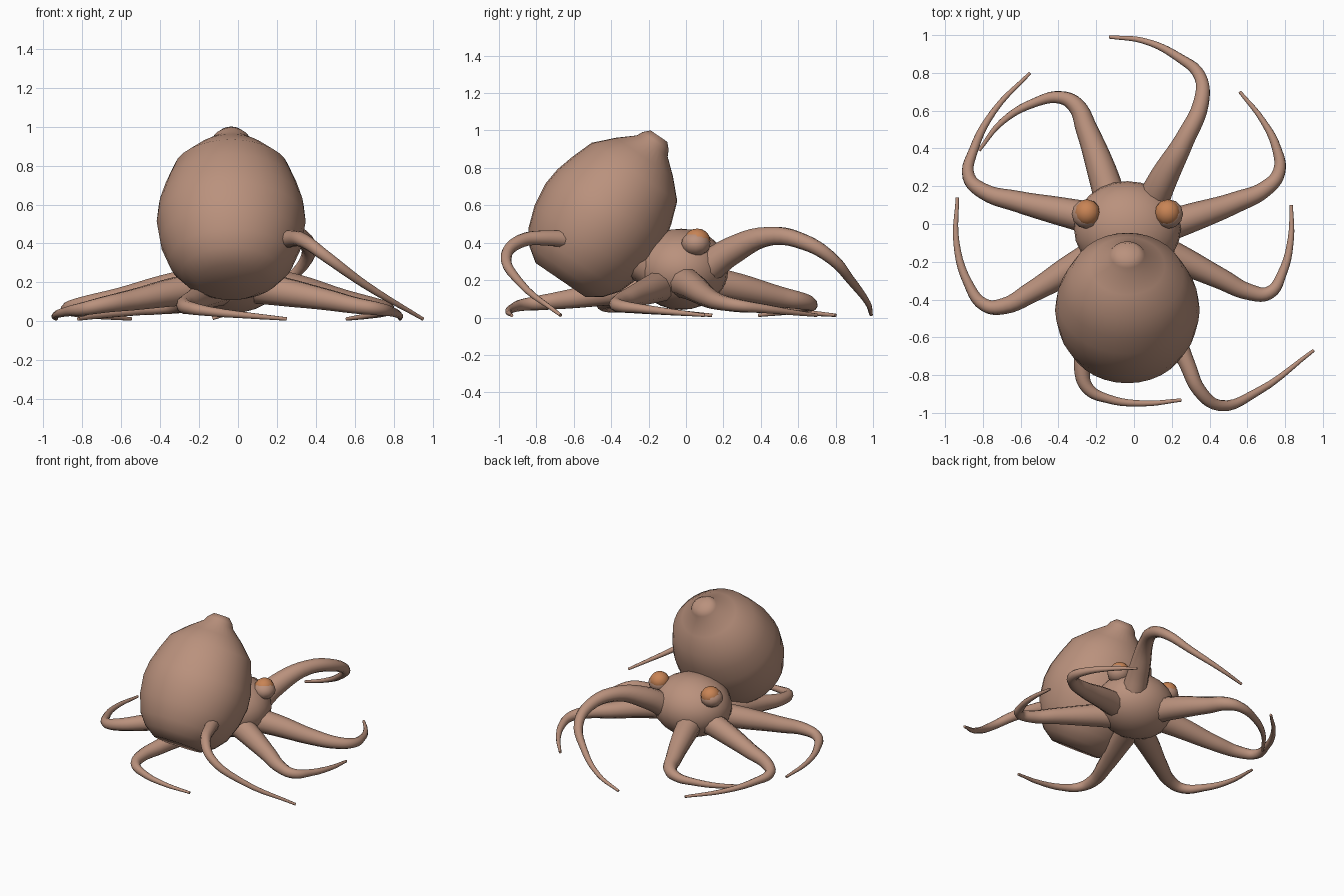
import bpy, bmesh, math


def material(name, rgb):
    m = bpy.data.materials.new(name)
    m.diffuse_color = (*rgb, 1)
    return m


SKIN = material("dusty brown skin", (0.49, 0.285, 0.205))
ORANGE = material("orange eye", (0.58, 0.23, 0.09))
CX = -0.035  # centre line of the body


def finish(obj, mat, angle=50):
    obj.data.materials.append(mat)
    bpy.ops.object.select_all(action='DESELECT')
    obj.select_set(True)
    bpy.context.view_layer.objects.active = obj
    bpy.ops.object.shade_smooth_by_angle(angle=math.radians(angle))


def ball(name, loc, scale, mat, seg=24, rings=14):
    bpy.ops.mesh.primitive_uv_sphere_add(segments=seg, ring_count=rings, radius=1, location=loc)
    obj = bpy.context.object
    obj.name = name
    obj.scale = scale
    finish(obj, mat)


def lathe(name, profile, sides, loc, rot, scale, mat):
    bm = bmesh.new()
    rings = []
    for r, z in profile:
        rings.append([bm.verts.new((r * math.cos(2 * math.pi * i / sides),
                                    r * math.sin(2 * math.pi * i / sides), z))
                      for i in range(sides)])
    for a, b in zip(rings, rings[1:]):
        for i in range(sides):
            j = (i + 1) % sides
            bm.faces.new((a[i], a[j], b[j], b[i]))
    bm.faces.new(rings[0][::-1])
    bm.faces.new(rings[-1])
    mesh = bpy.data.meshes.new(name)
    bm.to_mesh(mesh)
    bm.free()
    obj = bpy.data.objects.new(name, mesh)
    bpy.context.collection.objects.link(obj)
    obj.location, obj.rotation_euler, obj.scale = loc, rot, scale
    finish(obj, mat)


def arm(name, points):
    # tapered tube; each point is x, y, z, radius
    curve = bpy.data.curves.new(name, 'CURVE')
    curve.dimensions = '3D'
    curve.bevel_depth = 1
    curve.bevel_resolution = 3
    curve.resolution_u = 5
    curve.use_fill_caps = True
    sp = curve.splines.new('BEZIER')
    sp.bezier_points.add(len(points) - 1)
    for bp, (x, y, z, r) in zip(sp.bezier_points, points):
        bp.co = (x, y, z)
        bp.radius = r
        bp.handle_left_type = bp.handle_right_type = 'AUTO'
    obj = bpy.data.objects.new(name, curve)
    bpy.context.collection.objects.link(obj)
    bpy.ops.object.select_all(action='DESELECT')
    obj.select_set(True)
    bpy.context.view_layer.objects.active = obj
    bpy.ops.object.convert(target='MESH')
    finish(bpy.context.object, SKIN)


# Mantle: leaning bulb with a flat base and a small nub on top
lathe("mantle",
      [(0.162, 0), (0.24, 0.055), (0.298, 0.13), (0.34, 0.25), (0.358, 0.38), (0.348, 0.48),
       (0.32, 0.58), (0.277, 0.70), (0.185, 0.795), (0.10, 0.868), (0.085, 0.90), (0.054, 0.932)],
      32, (CX, -0.67, 0.2), (math.radians(-34.3), 0, 0), (1.07, 1, 1), SKIN)

# Head
ball("head", (CX, -0.025, 0.258), (0.283, 0.252, 0.217), SKIN)

# Eyes: skin socket with an orange ball sitting slightly higher
for side, word in ((-1, "left"), (1, "right")):
    x = CX + side * 0.213
    ball(word + "_eye_socket", (x + side * 0.004, 0.053, 0.395), (0.078, 0.078, 0.066), SKIN, 12, 8)
    ball(word + "_eye", (x, 0.06, 0.412), (0.068, 0.07, 0.064), ORANGE, 12, 8)

# Arms, each curling to a thin tip
arm("rear_right_arm", [
    (0.08, 0.08, 0.24, 0.09), (0.16, 0.25, 0.36, 0.075), (0.27, 0.45, 0.435, 0.052),
    (0.355, 0.64, 0.40, 0.042), (0.35, 0.78, 0.315, 0.033), (0.24, 0.88, 0.20, 0.024),
    (0.05, 0.97, 0.08, 0.016), (-0.13, 0.99, 0.015, 0.009)])
arm("rear_left_arm", [
    (-0.11, 0.08, 0.20, 0.09), (-0.17, 0.28, 0.16, 0.078), (-0.25, 0.5, 0.11, 0.058),
    (-0.31, 0.63, 0.085, 0.045), (-0.39, 0.67, 0.07, 0.034), (-0.52, 0.645, 0.055, 0.025),
    (-0.7, 0.54, 0.032, 0.017), (-0.82, 0.39, 0.012, 0.009)])
arm("upper_left_arm", [
    (-0.18, 0.02, 0.20, 0.09), (-0.38, 0.065, 0.165, 0.076), (-0.62, 0.12, 0.115, 0.056),
    (-0.8, 0.175, 0.085, 0.042), (-0.875, 0.25, 0.065, 0.034), (-0.85, 0.39, 0.05, 0.025),
    (-0.74, 0.6, 0.03, 0.017), (-0.55, 0.8, 0.012, 0.009)])
arm("upper_right_arm", [
    (0.11, -0.03, 0.20, 0.09), (0.31, 0.035, 0.165, 0.076), (0.54, 0.115, 0.11, 0.056),
    (0.7, 0.19, 0.08, 0.042), (0.768, 0.275, 0.065, 0.034), (0.755, 0.4, 0.05, 0.025),
    (0.68, 0.55, 0.03, 0.016), (0.56, 0.7, 0.012, 0.009)])
arm("lower_left_arm", [
    (-0.14, -0.13, 0.18, 0.09), (-0.33, -0.235, 0.15, 0.076), (-0.54, -0.36, 0.11, 0.056),
    (-0.69, -0.435, 0.085, 0.043), (-0.79, -0.43, 0.065, 0.035), (-0.88, -0.31, 0.05, 0.025),
    (-0.94, -0.1, 0.03, 0.017), (-0.935, 0.14, 0.012, 0.009)])
arm("lower_right_arm", [
    (0.07, -0.11, 0.18, 0.09), (0.24, -0.185, 0.15, 0.076), (0.46, -0.29, 0.11, 0.056),
    (0.61, -0.36, 0.08, 0.043), (0.715, -0.365, 0.065, 0.035), (0.785, -0.26, 0.05, 0.025),
    (0.83, -0.08, 0.03, 0.017), (0.833, 0.1, 0.012, 0.009)])
arm("front_left_arm", [
    (-0.09, -0.14, 0.17, 0.09), (-0.16, -0.36, 0.14, 0.074), (-0.23, -0.58, 0.105, 0.056),
    (-0.275, -0.77, 0.08, 0.042), (-0.245, -0.87, 0.068, 0.033), (-0.14, -0.925, 0.05, 0.024),
    (0.05, -0.95, 0.03, 0.016), (0.25, -0.932, 0.012, 0.009)])
arm("front_right_arm", [
    (0.03, -0.14, 0.22, 0.09), (0.11, -0.34, 0.32, 0.074), (0.2, -0.55, 0.40, 0.055),
    (0.285, -0.75, 0.425, 0.042), (0.345, -0.88, 0.41, 0.036), (0.45, -0.96, 0.335, 0.03),
    (0.65, -0.89, 0.19, 0.021), (0.95, -0.67, 0.012, 0.009)])
